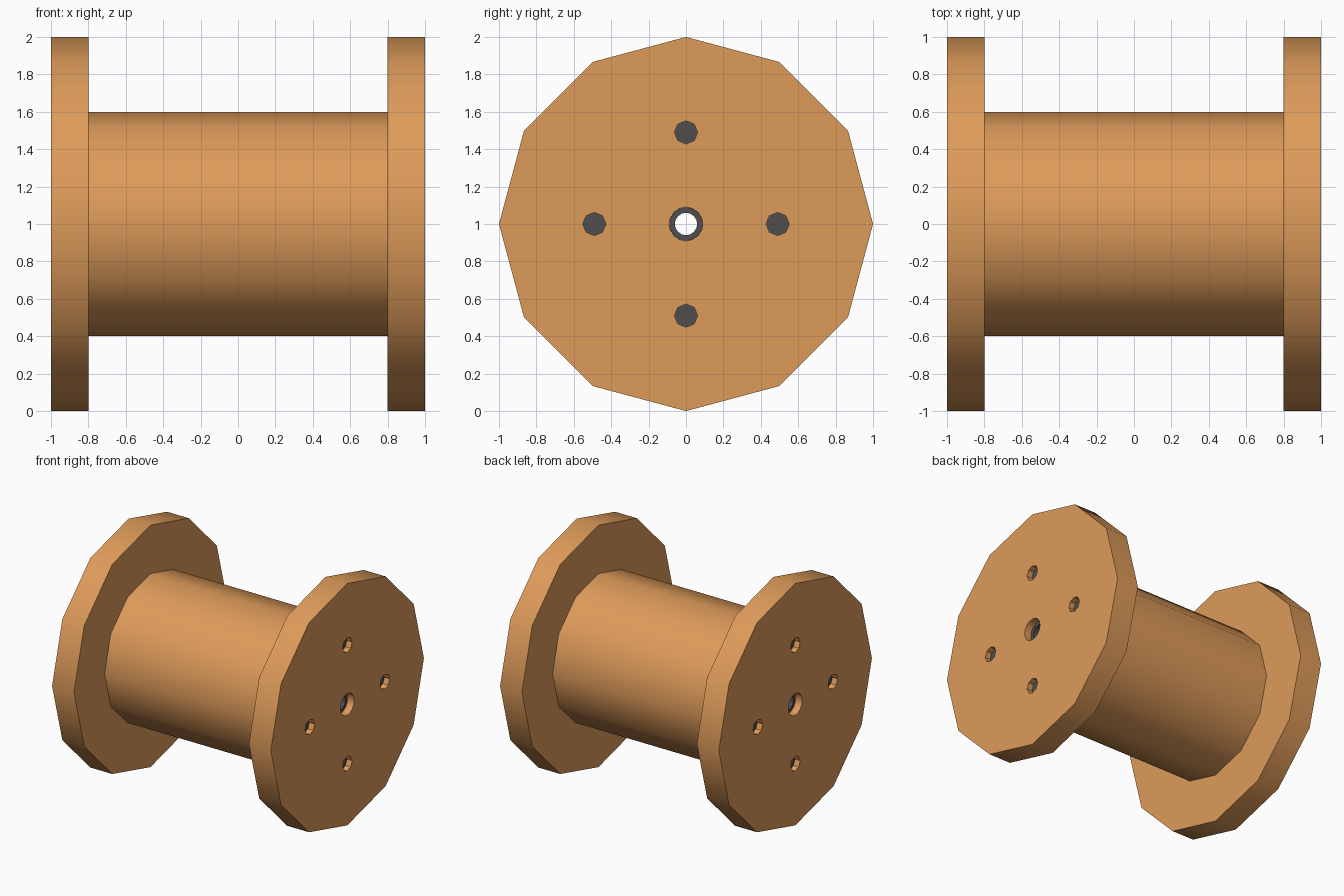
import bpy
import bmesh
import math

if "Cube" in bpy.data.objects:
    bpy.data.objects.remove(bpy.data.objects["Cube"])


def material(name, rgb):
    m = bpy.data.materials.new(name)
    m.diffuse_color = (*rgb, 1)
    m.use_nodes = True
    m.node_tree.nodes["Principled BSDF"].inputs["Base Color"].default_value = m.diffuse_color
    return m


wood = material("warm wood", (0.73, 0.328, 0.102))
metal = material("dark grey metal", (0.08, 0.076, 0.076))
AXIS_Z = 1.0


def lathe(name, profile, sides, mat, y=0.0, z=AXIS_Z, ring=False):
    """Revolve (x, radius) points about an x-parallel axis; ring closes the profile, else ends are capped."""
    bm = bmesh.new()
    loops = []
    for x, r in profile:
        angles = [2 * math.pi * i / sides for i in range(sides)]
        loops.append([bm.verts.new((x, y + r * math.cos(a), z + r * math.sin(a))) for a in angles])
    pairs = list(zip(loops, loops[1:]))
    if ring:
        pairs.append((loops[-1], loops[0]))
    else:
        bm.faces.new(loops[0])
        bm.faces.new(loops[-1])
    for a, b in pairs:
        for i in range(sides):
            j = (i + 1) % sides
            bm.faces.new((a[i], a[j], b[j], b[i]))
    bmesh.ops.recalc_face_normals(bm, faces=bm.faces)
    me = bpy.data.meshes.new(name)
    bm.to_mesh(me)
    bm.free()
    me.materials.append(mat)
    ob = bpy.data.objects.new(name, me)
    bpy.context.collection.objects.link(ob)
    return ob


def select(ob):
    bpy.ops.object.select_all(action='DESELECT')
    ob.select_set(True)
    bpy.context.view_layer.objects.active = ob


def smooth(ob):
    select(ob)
    bpy.ops.object.shade_smooth_by_angle(angle=math.radians(35))


def cut(ob, cutter):
    select(ob)
    mod = ob.modifiers.new("hole", 'BOOLEAN')
    mod.operation = 'DIFFERENCE'
    mod.solver = 'EXACT'
    mod.object = cutter
    bpy.ops.object.modifier_apply(modifier=mod.name)
    bpy.data.objects.remove(cutter)


# Drum between the flanges, hollow around the axle tube
smooth(lathe("drum", [(-0.8, 0.6), (0.8, 0.6), (0.8, 0.09), (-0.8, 0.09)], 12, wood, ring=True))

# Flanges with a central bore and four recessed bolts
bolt_spots = [(0.49, 0), (0, 0.49), (-0.49, 0), (0, -0.49)]
for s, side in ((-1, "left"), (1, "right")):
    flange = lathe(side + "_flange", [(s * 0.8, 1.0), (s, 1.0)], 12, wood)
    cut(flange, lathe("bore_cutter", [(s * 0.7, 0.09), (s * 1.1, 0.09)], 16, wood))
    for n, (dy, dz) in enumerate(bolt_spots):
        cut(flange, lathe("pocket_cutter", [(s * 0.95, 0.062), (s * 1.1, 0.062)], 8, wood, dy, AXIS_Z + dz))
        lathe(f"{side}_bolt_{n + 1}", [(s * 0.9, 0.062), (s * 0.952, 0.062)], 8, metal, dy, AXIS_Z + dz)
    smooth(flange)

# Axle tube running through the spool, open at both ends
smooth(lathe("axle_tube", [(-0.94, 0.0895), (0.94, 0.0895), (0.94, 0.06), (-0.94, 0.06)], 16, metal, ring=True))
